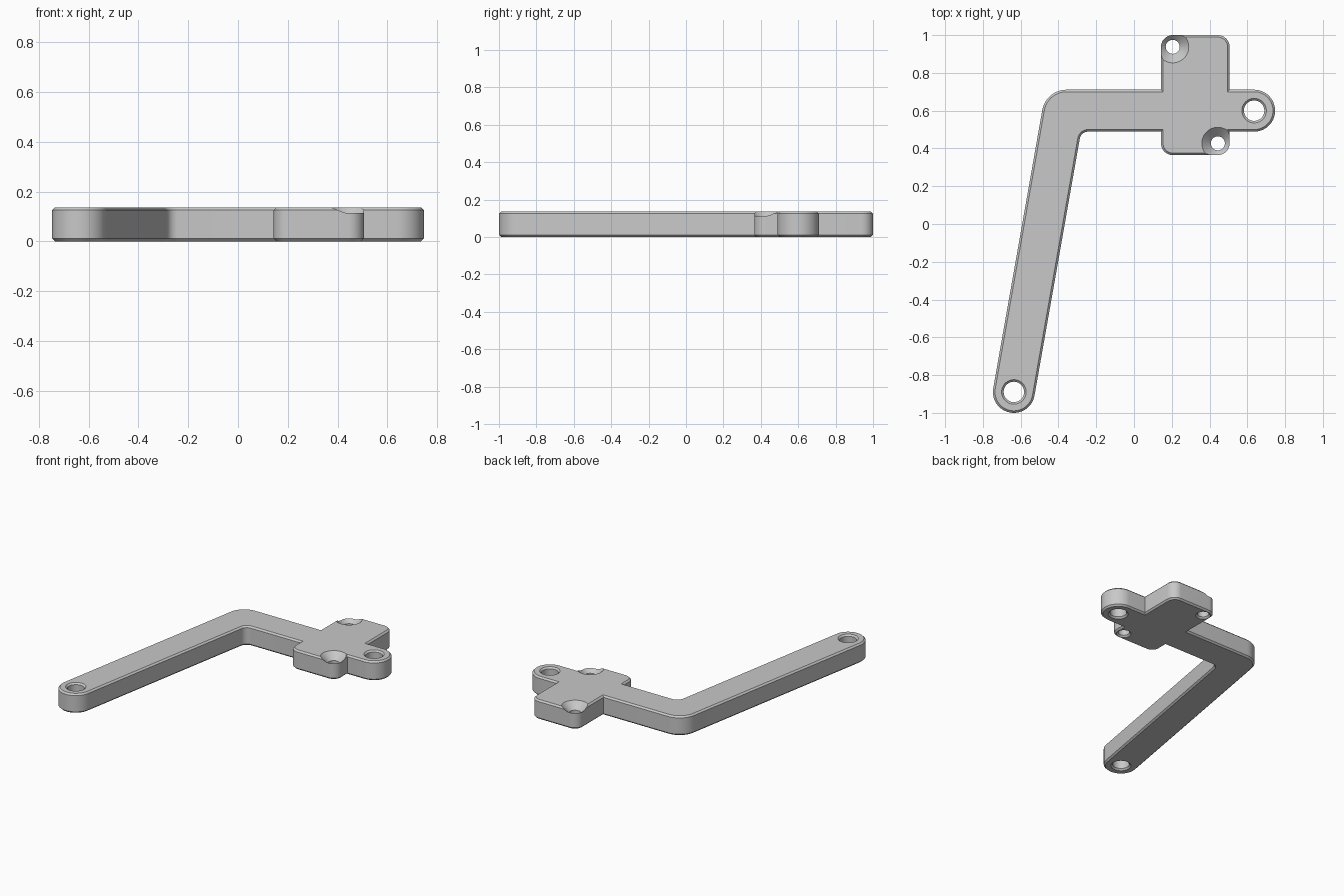
import bpy, bmesh, math
from mathutils import Vector

HEIGHT = 0.136
CHAMFER = 0.011
ARM_R = 0.111          # half the arm width
CORNER_R = 0.062
TILT = math.radians(10)

cube = bpy.data.objects.get("Cube")
if cube:
    bpy.data.objects.remove(cube, do_unlink=True)

grey = bpy.data.materials.new("matte grey")
grey.use_nodes = True
COLOUR = (0.58, 0.58, 0.58, 1)
grey.diffuse_color = COLOUR
grey.node_tree.nodes["Principled BSDF"].inputs["Base Color"].default_value = COLOUR


def rounded_outline(corners):
    """Replace each (point, radius) corner by a tangent arc."""
    pts = []
    for i, (p, r) in enumerate(corners):
        if r == 0:
            pts.append(p)
            continue
        a = (corners[i - 1][0] - p).normalized()
        b = (corners[(i + 1) % len(corners)][0] - p).normalized()
        half = a.angle(b) / 2
        centre = p + (a + b).normalized() * (r / math.sin(half))
        start = p + a * (r / math.tan(half)) - centre
        end = p + b * (r / math.tan(half)) - centre
        sweep = math.pi - 2 * half
        steps = max(4, round(sweep / math.radians(6)))
        for k in range(steps + 1):
            t = k / steps
            v = (start * math.sin((1 - t) * sweep) + end * math.sin(t * sweep)) / math.sin(sweep)
            if not pts or (centre + v - pts[-1]).length > 0.001:
                pts.append(centre + v)
    return pts


def make_object(name, bm):
    bmesh.ops.recalc_face_normals(bm, faces=bm.faces)
    mesh = bpy.data.meshes.new(name)
    bm.to_mesh(mesh)
    bm.free()
    mesh.materials.append(grey)
    obj = bpy.data.objects.new(name, mesh)
    bpy.context.collection.objects.link(obj)
    return obj


def hole_cutter(name, x, y, profile, sides=48):
    """Turned solid made from (radius, height) rings."""
    bm = bmesh.new()
    rings = [[bm.verts.new((x + r * math.cos(2 * math.pi * i / sides),
                            y + r * math.sin(2 * math.pi * i / sides), z))
              for i in range(sides)] for r, z in profile]
    for low, high in zip(rings, rings[1:]):
        for i in range(sides):
            j = (i + 1) % sides
            bm.faces.new((low[i], low[j], high[j], high[i]))
    bm.faces.new(rings[0])
    bm.faces.new(rings[-1])
    obj = make_object(name, bm)
    obj.hide_render = True
    return obj


# Outline: tilted arm, cross bar, mounting plate and rounded lug
along = Vector((math.sin(TILT), math.cos(TILT)))
side = Vector((math.cos(TILT), -math.sin(TILT)))
foot = Vector((-0.636, -0.889))
lug = Vector((0.636, 0.6))
bar_low, bar_high = lug.y - ARM_R, lug.y + ARM_R
left, right, front, back = 0.143, 0.506, 0.365, 1.0


def arm_edge(sign, y):
    p = foot + side * (sign * ARM_R)
    return p + along * ((y - p.y) / along.y)


V = Vector
outline = rounded_outline([
    (foot - (along + side) * ARM_R, ARM_R * 0.999),
    (foot + (side - along) * ARM_R, ARM_R * 0.999),
    (arm_edge(1, bar_low), 0.045),
    (V((left, bar_low)), 0),
    (V((left, front)), CORNER_R),
    (V((right, front)), CORNER_R),
    (V((right, bar_low)), 0),
    (V((lug.x + ARM_R, bar_low)), ARM_R * 0.999),
    (V((lug.x + ARM_R, bar_high)), ARM_R * 0.999),
    (V((right, bar_high)), 0),
    (V((right, back)), CORNER_R),
    (V((left, back)), CORNER_R),
    (V((left, bar_high)), 0),
    (arm_edge(-1, bar_high), 0.13),
])

# Solid bracket with chamfered rims
bm = bmesh.new()
base = bm.faces.new([bm.verts.new((p.x, p.y, 0)) for p in outline])
top = bmesh.ops.extrude_face_region(bm, geom=[base])["geom"]
bmesh.ops.translate(bm, vec=(0, 0, HEIGHT),
                    verts=[g for g in top if isinstance(g, bmesh.types.BMVert)])
bmesh.ops.recalc_face_normals(bm, faces=bm.faces)
rims = [e for e in bm.edges if abs(e.verts[0].co.z - e.verts[1].co.z) < 1e-5]
bmesh.ops.bevel(bm, geom=rims, offset=CHAMFER, segments=1, profile=0.5, affect='EDGES')
bracket = make_object("bracket_arm", bm)

# Pivot holes chamfered both ends, screw holes countersunk from above
OUT = 0.02
PIVOT_R, SCREW_R, SINK_R = 0.054, 0.037, 0.085
pivot = [(PIVOT_R + CHAMFER + OUT, -OUT), (PIVOT_R, CHAMFER),
         (PIVOT_R, HEIGHT - CHAMFER), (PIVOT_R + CHAMFER + OUT, HEIGHT + OUT)]
screw = [(SCREW_R + CHAMFER + OUT, -OUT), (SCREW_R, CHAMFER),
         (SCREW_R, HEIGHT - SINK_R + SCREW_R), (SINK_R + OUT, HEIGHT + OUT)]
cutters = [
    hole_cutter("foot_pivot_cutter", foot.x, foot.y, pivot),
    hole_cutter("lug_pivot_cutter", lug.x, lug.y, pivot),
    hole_cutter("back_screw_cutter", left + CORNER_R, back - CORNER_R, screw),
    hole_cutter("front_screw_cutter", right - CORNER_R, front + CORNER_R, screw),
]
bpy.ops.object.select_all(action='DESELECT')
bracket.select_set(True)
bpy.context.view_layer.objects.active = bracket
for cutter in cutters:
    mod = bracket.modifiers.new(cutter.name, 'BOOLEAN')
    mod.operation = 'DIFFERENCE'
    mod.solver = 'EXACT'
    mod.object = cutter
    bpy.ops.object.modifier_apply(modifier=mod.name)
    bpy.data.objects.remove(cutter, do_unlink=True)
bpy.ops.object.shade_smooth_by_angle(angle=math.radians(30))
